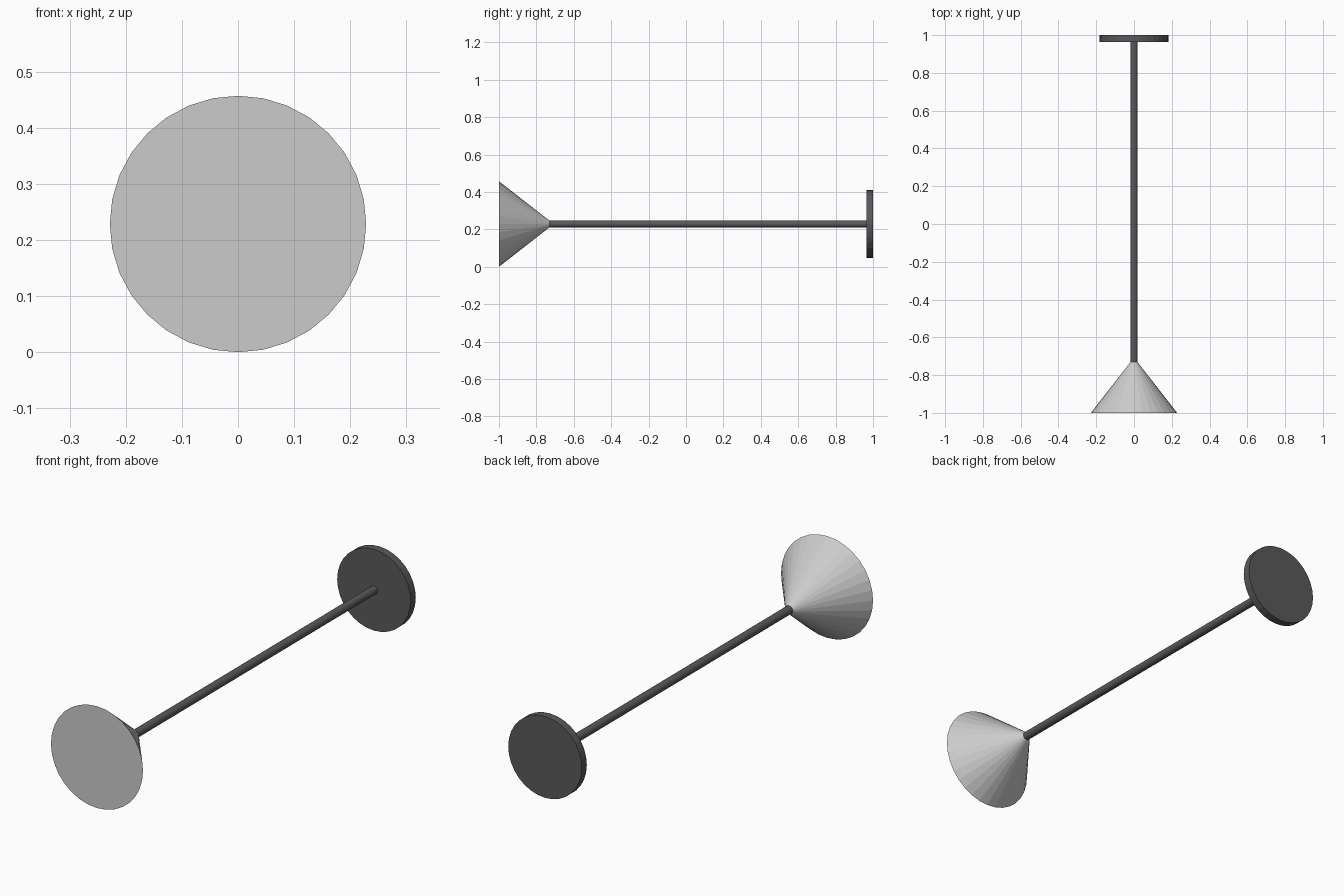
import bpy
from math import radians

if "Cube" in bpy.data.objects:
    bpy.data.objects.remove(bpy.data.objects["Cube"])

AXIS_Z = 0.2285   # height of the shared long axis
SIDES = 32

dark = bpy.data.materials.new("dark_metal")
dark.diffuse_color = (0.1, 0.1, 0.105, 1)
dark.use_nodes = True
dark.node_tree.nodes["Principled BSDF"].inputs["Base Color"].default_value = dark.diffuse_color


def lathe_part(name, y0, y1, r0, r1, material=None):
    """Flat-faced cone or cylinder along y, from y0 (radius r0) to y1 (radius r1)."""
    bpy.ops.mesh.primitive_cone_add(
        vertices=SIDES, radius1=r0, radius2=r1, depth=y1 - y0,
        location=(0, (y0 + y1) / 2, AXIS_Z), rotation=(radians(-90), 0, 0))
    part = bpy.context.object
    part.name = name
    if material:
        part.data.materials.append(material)
    return part


# Flared head at the front, its tip buried in the rod
lathe_part("cone_head", -1.0, -0.707, 0.2285, 0.0)
# Long thin rod
lathe_part("rod", -0.735, 0.97, 0.0185, 0.0185, dark)
# Round end plate at the back
lathe_part("end_disc", 0.964, 1.0, 0.1825, 0.1825, dark)
